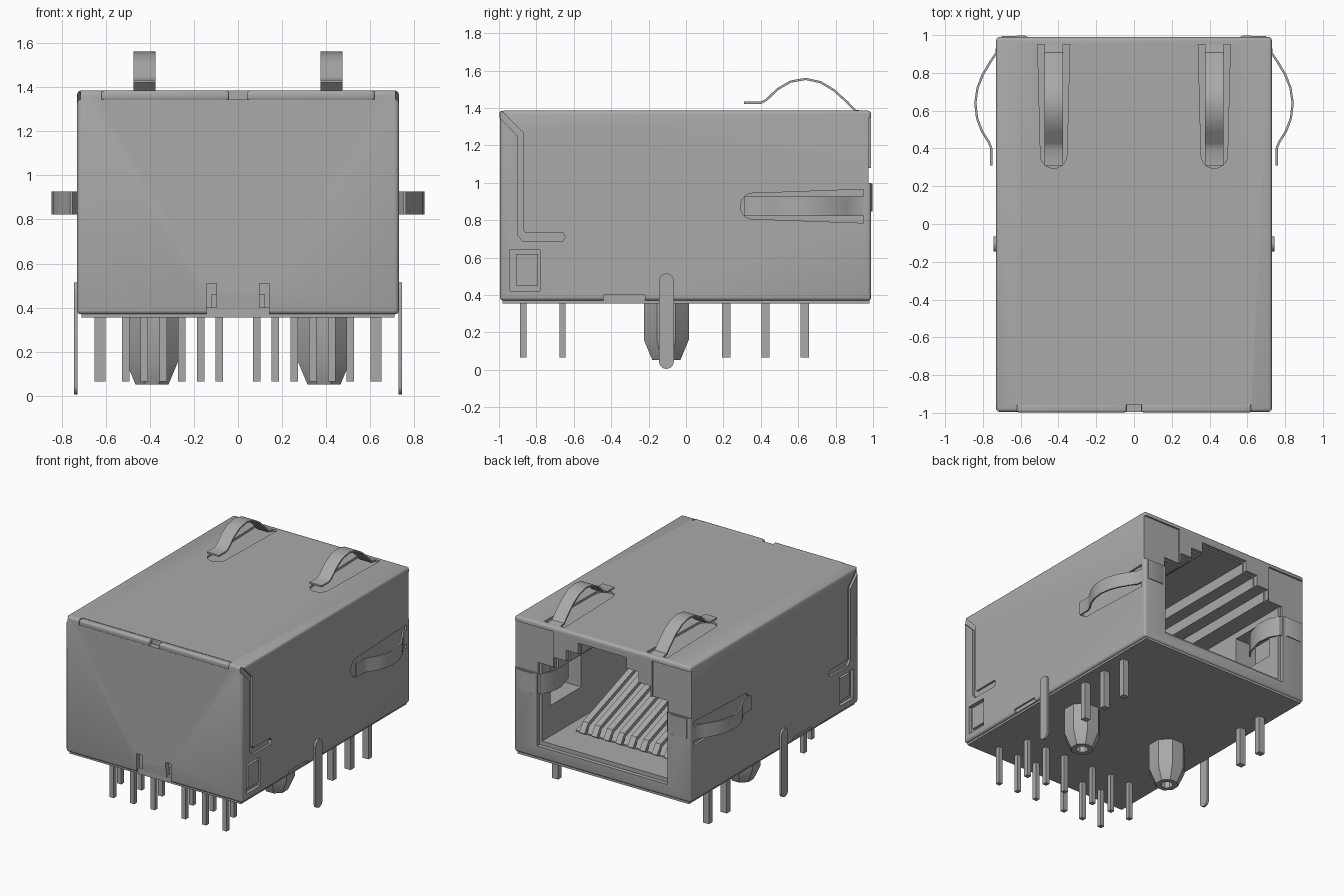
import bpy, bmesh, math
from mathutils import Vector

if "Cube" in bpy.data.objects:
    bpy.data.objects.remove(bpy.data.objects["Cube"])

metal = bpy.data.materials.new("grey_metal")
metal.use_nodes = True
GREY = (0.4, 0.4, 0.4, 1)
metal.diffuse_color = GREY
metal.node_tree.nodes["Principled BSDF"].inputs["Base Color"].default_value = GREY


def finish(name, bm, bevel=0):
    bmesh.ops.recalc_face_normals(bm, faces=bm.faces)
    if bevel:
        bmesh.ops.bevel(bm, geom=bm.edges[:], offset=bevel, segments=3, profile=0.5, affect='EDGES')
    me = bpy.data.meshes.new(name)
    bm.to_mesh(me)
    bm.free()
    ob = bpy.data.objects.new(name, me)
    bpy.context.collection.objects.link(ob)
    me.materials.append(metal)
    return ob


def box(name, x0, x1, y0, y1, z0, z1, bevel=0):
    bm = bmesh.new()
    bmesh.ops.create_cube(bm, size=1)
    for v in bm.verts:
        v.co = Vector(((x0, x1)[v.co.x > 0], (y0, y1)[v.co.y > 0], (z0, z1)[v.co.z > 0]))
    return finish(name, bm, bevel)


def prism(name, pts, axis, a, b):
    """Extrude a 2D outline along an axis; outline holds the other two coordinates in order."""
    bm = bmesh.new()

    def ring(t):
        return [bm.verts.new(p[:axis] + (t,) + p[axis:]) for p in pts]
    low, high = ring(a), ring(b)
    bm.faces.new(low)
    bm.faces.new(high)
    for i in range(len(pts)):
        j = (i + 1) % len(pts)
        bm.faces.new((low[i], low[j], high[j], high[i]))
    return finish(name, bm)


def strip(name, path, axis, centre, width, thick=0.012):
    """Bent sheet strip: thicken a 2D path and extrude it sideways."""
    left, right = [], []
    for i, p in enumerate(path):
        d = Vector(path[min(i + 1, len(path) - 1)]) - Vector(path[max(i - 1, 0)])
        n = Vector((-d.y, d.x)).normalized() * thick / 2
        left.append(tuple(Vector(p) + n))
        right.append(tuple(Vector(p) - n))
    return prism(name, left + right[::-1], axis, centre - width / 2, centre + width / 2)


def arc(cx, cy, r, a0, a1, n=10):
    return [(cx + r * math.cos(math.radians(a0 + (a1 - a0) * i / n)),
             cy + r * math.sin(math.radians(a0 + (a1 - a0) * i / n))) for i in range(n + 1)]


# Shield body
W, TOP, LOW = 0.73, 1.385, 0.37
body = box("shield_body", -W, W, -0.995, 0.99, LOW, TOP, 0.018)
cuts = []

# Socket: stepped opening in the frame, with a slightly smaller liner behind it
half = [(0.54, 0.46), (0.54, 1.08), (0.40, 1.08), (0.40, 1.16),
        (0.30, 1.16), (0.30, 1.24), (0.20, 1.24), (0.20, 1.32)]
mouth = half + [(-x, z) for x, z in half[::-1]]
cuts.append(prism("cut_mouth", mouth, 1, 0.96, 1.1))
liner = [(x * 0.96, max(z - 0.01, 0.49)) for x, z in mouth]
cuts.append(prism("cut_liner", liner, 1, -0.05, 1.05))

for s in (-1, 1):
    def side_cut(pts, depth=0.016):
        cuts.append(prism("cut_side", pts, 0, s * (W - depth), s * (W + 0.1)))
    # Seam between the rear cover and the sides
    side_cut([(-1.05, 1.39), (-1.0, 1.35), (-0.9, 1.25), (-0.9, 0.72), (-0.87, 0.685), (-0.66, 0.685),
              (-0.645, 0.71), (-0.66, 0.735), (-0.86, 0.735), (-0.872, 0.75), (-0.872, 1.27),
              (-0.97, 1.37), (-1.05, 1.43)])
    # Latch window and lower side notch
    side_cut([(-0.94, 0.42), (-0.78, 0.42), (-0.78, 0.64), (-0.94, 0.64)], 0.025)
    side_cut([(-0.44, 0.3), (-0.22, 0.3), (-0.22, 0.4), (-0.44, 0.4)], 0.012)
    # Side finger pocket
    side_cut([(0.95, 0.965), (0.4, 0.945)] + arc(0.36, 0.875, 0.07, 90, 270) + [(0.4, 0.805), (0.95, 0.785)])
    # Top finger pocket
    c = s * 0.425
    cuts.append(prism("cut_top", [(c + 0.085, 0.95)] + arc(c, 0.365, 0.07, 0, -180) + [(c - 0.085, 0.95)],
                      2, TOP - 0.016, TOP + 0.1))
    # Recessed upper corners beside the socket and the inner wall windows
    cuts.append(box("cut_corner", min(s * 0.41, s * 0.8), max(s * 0.41, s * 0.8), 0.977, 1.1, 1.0, 1.35))
    cuts.append(box("cut_window", min(s * 0.5, s * 0.7), max(s * 0.5, s * 0.7), 0.5, 0.86, 0.72, 1.02))
    # Slots beside the front lower tab
    cuts.append(box("cut_slot", s * 0.12 - 0.022, s * 0.12 + 0.022, -1.1, -0.96, 0.3, 0.51))

# Front lower pocket and top edge rebate
cuts.append(box("cut_front", -0.12, 0.12, -1.1, -0.95, 0.3, 0.46))
cuts.append(box("cut_rebate", -0.62, 0.62, -1.1, -0.957, 1.345, 1.5))

for cutter in cuts:
    cutter.hide_render = True
    mod = body.modifiers.new("cut", 'BOOLEAN')
    mod.operation, mod.solver, mod.object = 'DIFFERENCE', 'EXACT', cutter
    bpy.context.view_layer.objects.active = body
    bpy.ops.object.modifier_apply(modifier="cut")
    bpy.data.objects.remove(cutter)

# Insulating base, front tab and folded top lips
box("base_plate", -0.71, 0.71, -0.98, 0.98, 0.355, 0.4)
prism("front_tab", [(-0.99, 0.46), (-0.95, 0.47), (-0.95, 0.39), (-0.985, 0.39)], 0, -0.098, 0.098)
for s in (-1, 1):
    box("folded_lip", s * 0.33 - 0.29, s * 0.33 + 0.29, -0.998, -0.95, 1.34, 1.384, 0.012)

# Spring fingers: shared arch given as distance along y and rise as a share of the peak
arch = [(0.97, -0.03), (0.905, 0.03), (0.86, 0.3), (0.79, 0.66), (0.72, 0.9), (0.64, 1), (0.56, 0.92),
        (0.49, 0.69), (0.43, 0.36), (0.40, 0.27), (0.31, 0.27)]
for s, side in ((-1, "right"), (1, "left")):
    strip("top_finger_" + side, [(y, TOP - 0.005 + h * 0.175) for y, h in arch], 0, s * 0.425, 0.1)
    strip("side_finger_" + side, [(s * (W - 0.005 + h * 0.115), y) for y, h in arch], 2, 0.875, 0.105)
    # Curled grounding clip inside the socket
    clip = [(0.70, 0.988), (0.58, 0.992), (0.53, 0.97), (0.49, 0.9), (0.48, 0.8), (0.52, 0.66), (0.56, 0.6)]
    strip("inner_clip_" + side, [(s * x, y) for x, y in clip], 2, 0.92, 0.15)
    # Latch bump in the side window
    box("latch_" + side, s * 0.71 - 0.012, s * 0.71 + 0.012, -0.91, -0.79, 0.45, 0.62)
    # Solder tab with rounded ends
    tab = arc(-0.105, 0.475, 0.04, 0, 180) + arc(-0.105, 0.045, 0.04, 180, 360)
    prism("ground_tab_" + side, tab, 0, s * 0.727, s * 0.745)
    # Locating peg: octagonal post with a tapered, hollow end
    bm = bmesh.new()
    rings = []
    for r, z in ((0.12, 0.38), (0.12, 0.16), (0.075, 0.052), (0.04, 0.052), (0.04, 0.12)):
        rings.append([bm.verts.new((s * 0.39 + x, -0.105 + y, z))
                      for x, y in arc(0, 0, r / math.cos(math.pi / 8), 22.5, 337.5, 7)])
    for a, b in zip(rings, rings[1:]):
        for i in range(8):
            bm.faces.new((a[i], a[(i + 1) % 8], b[(i + 1) % 8], b[i]))
    bm.faces.new(rings[0])
    bm.faces.new(rings[-1])
    finish("locating_peg_" + side, bm)

# Contact springs rising into the socket, over a sloped carrier
prism("contact_carrier", [(0.7, 0.47), (0.7, 0.5), (-0.06, 0.74), (-0.06, 0.47)], 0, -0.42, 0.42)
for i in range(8):
    strip("contact", [(0.72, 0.5), (0.68, 0.56), (0.0, 0.8)], 0, -0.35 + 0.1 * i, 0.045, 0.03)

# Signal pins in two staggered rows
for s in (-1, 1):
    for i in range(6):
        x, y = s * (0.085 + 0.085 * i), (-0.87, -0.66)[(i + (s > 0)) % 2]
        box("signal_pin", x - 0.017, x + 0.017, y - 0.017, y + 0.017, 0.065, 0.38)

# Wider indicator pins
for x, y in ((0.625, 0.215), (0.625, 0.425), (0.625, 0.635), (-0.625, 0.425), (-0.625, 0.635)):
    box("indicator_pin", x - 0.025, x + 0.025, y - 0.022, y + 0.022, 0.065, 0.38)

# Smooth the curved sheet parts and keep hard edges crisp
bpy.ops.object.select_all(action='DESELECT')
for ob in bpy.context.collection.objects:
    if ob.type == 'MESH':
        ob.select_set(True)
        bpy.context.view_layer.objects.active = ob
bpy.ops.object.shade_smooth_by_angle(angle=math.radians(32))
